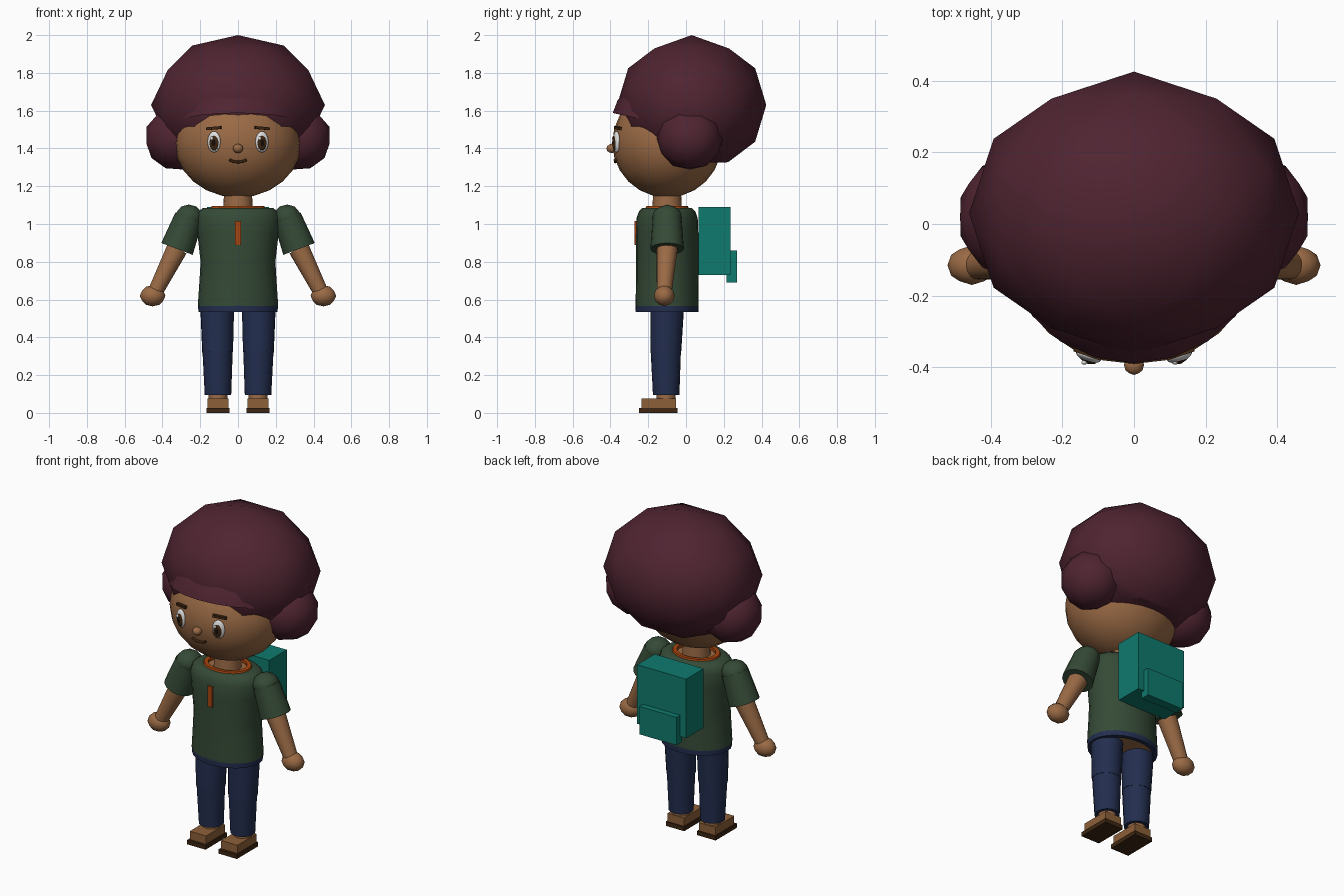
import bpy, bmesh, math
from mathutils import Matrix, Vector, Euler

cube = bpy.data.objects.get("Cube")
if cube:
    bpy.data.objects.remove(cube, do_unlink=True)


def material(name, code):
    def linear(h):
        c = int(h, 16) / 255
        return c / 12.92 if c < 0.04 else ((c + 0.055) / 1.055) ** 2.4
    m = bpy.data.materials.new(name)
    col = [linear(code[i:i + 2]) for i in (0, 2, 4)] + [1]
    m.use_nodes = True
    m.diffuse_color = col
    m.node_tree.nodes["Principled BSDF"].inputs["Base Color"].default_value = col
    return m


HAIR = material("maroon hair", "4f2431")
SKIN = material("brown skin", "9a6a45")
SHIRT = material("green cloth", "354a36")
NAVY = material("navy denim", "232e4f")
ORANGE = material("orange trim", "a6450f")
TEAL = material("teal canvas", "0f7a6e")
DARK = material("dark brown", "3d2612")
SHOE = material("tan leather", "8c6038")
WHITE = material("eye white", "dedede")
BLACK = material("pupil black", "140d08")
CY = -0.1  # depth of the body axis


def finish(name, bm, mat, angle=35):
    bmesh.ops.recalc_face_normals(bm, faces=bm.faces)
    me = bpy.data.meshes.new(name)
    bm.to_mesh(me)
    bm.free()
    me.materials.append(mat)
    ob = bpy.data.objects.new(name, me)
    bpy.context.collection.objects.link(ob)
    if angle:
        bpy.ops.object.select_all(action='DESELECT')
        ob.select_set(True)
        bpy.context.view_layer.objects.active = ob
        bpy.ops.object.shade_smooth_by_angle(angle=math.radians(angle))
    return ob


def place(loc, size, rot=(0, 0, 0)):
    return Matrix.LocRotScale(Vector(loc), Euler([math.radians(a) for a in rot]), Vector(size))


def ball(name, loc, radii, mat, rot=(0, 0, 0), seg=24):
    bm = bmesh.new()
    bmesh.ops.create_uvsphere(bm, u_segments=seg, v_segments=seg // 2, radius=1,
                              matrix=place(loc, radii, rot))
    return finish(name, bm, mat, 60)


def faceted_ball(name, loc, radii, mat, rot=(0, 0, 0), floor=None):
    # golden-rectangle icosahedron, split once and pushed out to the sphere
    bm = bmesh.new()
    g = (1 + 5 ** 0.5) / 2
    for a in (-1, 1):
        for b in (-g, g):
            for co in ((a, 0, b), (b, a, 0), (0, b, a)):
                bm.verts.new(co)
    bmesh.ops.convex_hull(bm, input=bm.verts)
    bmesh.ops.subdivide_edges(bm, edges=bm.edges[:], cuts=1, use_grid_fill=True)
    for v in bm.verts:
        v.co.normalize()
    bm.transform(place(loc, radii, rot))
    if floor:
        cut = bmesh.ops.bisect_plane(bm, geom=bm.verts[:] + bm.edges[:] + bm.faces[:],
                                     plane_co=(0, 0, floor), plane_no=(0, 0, -1), clear_outer=True)
        bmesh.ops.holes_fill(bm, edges=[e for e in cut["geom_cut"]
                                        if isinstance(e, bmesh.types.BMEdge)])
    return finish(name, bm, mat, 50)


def box(name, lo, hi, mat, rot=(0, 0, 0)):
    bm = bmesh.new()
    lo, hi = Vector(lo), Vector(hi)
    bmesh.ops.create_cube(bm, size=1, matrix=place((lo + hi) / 2, hi - lo, rot))
    return finish(name, bm, mat, 0)


def limb(name, start, end, r1, r2, mat, seg=16):
    bm = bmesh.new()
    a, b = Vector(start), Vector(end)
    turn = (b - a).to_track_quat('Z', 'Y')
    bmesh.ops.create_cone(bm, cap_ends=True, segments=seg, radius1=r1, radius2=r2,
                          depth=(b - a).length, matrix=Matrix.LocRotScale((a + b) / 2, turn, None))
    return finish(name, bm, mat, 50)


def rings(name, profile, mat, caps=False, seg=24):
    # stacked ellipses given as (x radius, y radius, z)
    bm = bmesh.new()
    loops = []
    for rx, ry, z in profile:
        loops.append([bm.verts.new((rx * math.cos(t), CY + ry * math.sin(t), z))
                      for t in (math.tau * i / seg for i in range(seg))])
    for low, high in zip(loops, loops[1:]):
        for i in range(seg):
            j = (i + 1) % seg
            bm.faces.new((low[i], low[j], high[j], high[i]))
    if caps:
        bm.faces.new(loops[0])
        bm.faces.new(loops[-1])
    return finish(name, bm, mat, 50)


# head
HX, HY, HZ, HC = 0.335, 0.29, 0.29, 1.43
ball("head", (0, CY, HC), (HX, HY, HZ), SKIN)


def face_y(x, z):
    return CY - HY * math.sqrt(1 - (x / HX) ** 2 - ((z - HC) / HZ) ** 2)


# hair mass, fringe cap and side puffs
faceted_ball("hair", (0, 0.03, 1.63), (0.46, 0.395, 0.37), HAIR, floor=1.325)
bm = bmesh.new()
bmesh.ops.create_uvsphere(bm, u_segments=20, v_segments=12, radius=1)
bmesh.ops.delete(bm, geom=[v for v in bm.verts if v.co.z < -0.01], context='VERTS')
bm.transform(place((0, -0.07, 1.52), (0.35, 0.325, 0.27), (-12, 0, 0)))
finish("hair_fringe", bm, HAIR, 60)

for s, side in ((1, "left"), (-1, "right")):
    faceted_ball(side + "_hair_puff", (s * 0.325, 0.02, 1.455), (0.17, 0.175, 0.17), HAIR,
                 (0, -20 * s, 0))

    # eye layers
    ex, ez = s * 0.127, 1.435
    y = face_y(ex, ez)
    turn = (0, 0, 19 * s)
    ball(side + "_eye", (ex, y, ez), (0.036, 0.016, 0.056), WHITE, turn)
    ball(side + "_iris", (ex, y - 0.008, ez - 0.005), (0.026, 0.012, 0.042), DARK, turn)
    ball(side + "_pupil", (ex, y - 0.013, ez - 0.005), (0.014, 0.009, 0.024), BLACK, turn)
    ball(side + "_eye_glint", (ex - 0.012, y - 0.018, ez + 0.018), (0.008, 0.006, 0.01), WHITE,
         seg=12)
    by = face_y(ex, 1.508)
    box(side + "_eyebrow", (ex - 0.04, by - 0.012, 1.5), (ex + 0.04, by + 0.012, 1.515), DARK,
        (0, 5 * s, 19 * s))

    # sleeve, forearm and hand
    shoulder, cuff = (s * 0.26, CY, 1.035), (s * 0.323, CY, 0.868)
    faceted_ball(side + "_shoulder", shoulder, (0.075, 0.08, 0.068), SHIRT)
    limb(side + "_sleeve", shoulder, cuff, 0.076, 0.089, SHIRT)
    limb(side + "_forearm", cuff, (s * 0.438, -0.115, 0.64), 0.056, 0.04, SKIN)
    faceted_ball(side + "_hand", (s * 0.452, -0.115, 0.62), (0.068, 0.055, 0.056), SKIN)

    # leg and shoe
    limb(side + "_thigh", (s * 0.11, CY, 0.56), (s * 0.108, -0.107, 0.322), 0.09, 0.082, NAVY)
    limb(side + "_shin", (s * 0.108, -0.107, 0.325), (s * 0.106, -0.105, 0.095), 0.08, 0.07, NAVY)
    limb(side + "_ankle", (s * 0.106, -0.105, 0.12), (s * 0.106, -0.105, 0.06), 0.05, 0.05, SKIN)
    x = s * 0.106
    box(side + "_sole", (x - 0.062, -0.25, 0), (x + 0.062, -0.045, 0.026), DARK)
    box(side + "_shoe", (x - 0.055, -0.235, 0.026), (x + 0.055, -0.052, 0.076), SHOE)

# nose and mouth
faceted_ball("nose", (0, -0.393, 1.4), (0.028, 0.028, 0.025), SKIN)
N = 6
for i in range(N):
    ends = []
    for k in (i, i + 1):
        t = 2 * k / N - 1
        px, pz = 0.045 * t, 1.328 + 0.012 * t * t
        ends.append((px, face_y(px, pz) - 0.003, pz))
    limb("mouth_%d" % (i + 1), *ends, 0.007, 0.007, DARK, 8)

# torso, shirt, waistband and collar
rings("torso", [(0.19, 0.145, 0.545), (0.18, 0.145, 0.8), (0.195, 0.145, 1.0),
                (0.16, 0.12, 1.075)], SKIN, caps=True)
rings("shirt", [(0.213, 0.167, 0.565), (0.204, 0.165, 0.7), (0.198, 0.165, 0.8),
                (0.215, 0.165, 0.95), (0.224, 0.162, 1.03), (0.212, 0.15, 1.065),
                (0.185, 0.13, 1.085), (0.135, 0.105, 1.085)], SHIRT)
rings("waistband", [(0.185, 0.14, 0.535), (0.21, 0.166, 0.535), (0.211, 0.167, 0.572)], NAVY)
rings("collar", [(0.145, 0.115, 1.082), (0.14, 0.11, 1.094), (0.115, 0.09, 1.094),
                 (0.115, 0.09, 1.07)], ORANGE)
limb("neck", (0, CY, 1.05), (0, CY, 1.18), 0.08, 0.073, SKIN)
box("zip_tab", (-0.016, -0.272, 0.89), (0.016, -0.255, 1.015), ORANGE)

# backpack
box("backpack", (-0.165, 0.065, 0.73), (0.165, 0.235, 1.09), TEAL)
box("backpack_pocket", (-0.125, 0.215, 0.69), (0.125, 0.27, 0.86), TEAL)
